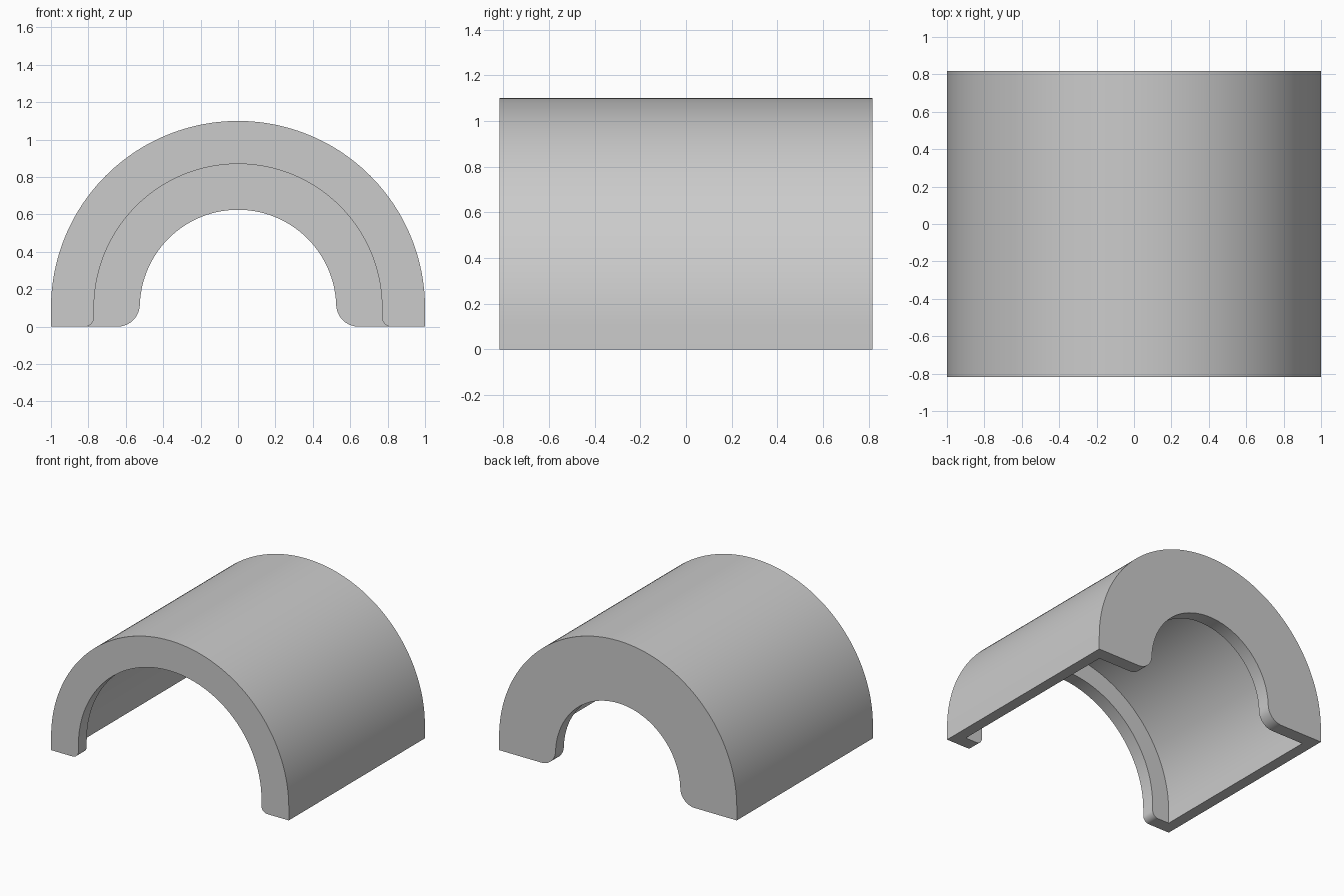
import bpy, bmesh
from math import sin, cos, asin, pi, radians

cube = bpy.data.objects.get("Cube")
if cube:
    bpy.data.objects.remove(cube)

AXIS = 0.1          # height of the arch centre
HALF = 0.818        # half length
WALL = 0.1          # end flange thickness
FILLET_STEPS, ARC_STEPS = 10, 96


def arch(radius, fillet):
    """Open arch outline from the +x foot to the -x foot, with rounded inner feet."""
    start = max(0, asin((fillet - AXIS) / (radius + fillet)))
    cx = (radius + fillet) * cos(start)
    foot = []
    for i in range(FILLET_STEPS + 1):
        a = 1.5 * pi + (start - pi / 2) * i / FILLET_STEPS
        foot.append((cx + fillet * cos(a), fillet + fillet * sin(a)))
    arc = []
    for i in range(ARC_STEPS + 1):
        a = start + (pi - 2 * start) * i / ARC_STEPS
        arc.append((radius * cos(a), AXIS + radius * sin(a)))
    return foot + arc + [(-x, z) for x, z in reversed(foot)]


outer, cavity = arch(1, 0), arch(0.915, 0)
wide_bore, narrow_bore = arch(0.77, 0.05), arch(0.525, 0.12)

# Cross-section of the wall, going round from the outside to the inside
section = [(outer, -HALF), (outer, HALF),
           (narrow_bore, HALF), (narrow_bore, HALF - WALL),
           (cavity, HALF - WALL), (cavity, WALL - HALF),
           (wide_bore, WALL - HALF), (wide_bore, -HALF)]

bm = bmesh.new()
rings = [[bm.verts.new((x, y, z)) for x, z in line] for line, y in section]
for k, ring in enumerate(rings):
    following = rings[(k + 1) % len(rings)]
    for i in range(len(ring) - 1):
        bm.faces.new((ring[i], ring[i + 1], following[i + 1], following[i]))

# Flat feet
for end in (0, -1):
    bm.faces.new([ring[end] for ring in rings])
bmesh.ops.remove_doubles(bm, verts=bm.verts, dist=0.0001)
bmesh.ops.recalc_face_normals(bm, faces=bm.faces)

mesh = bpy.data.meshes.new("half_shell")
bm.to_mesh(mesh)
bm.free()
shell = bpy.data.objects.new("half_shell", mesh)
bpy.context.collection.objects.link(shell)

# Single grey colour
grey = bpy.data.materials.new("plain_grey")
grey.use_nodes = True
colour = (0.6, 0.6, 0.6, 1)
grey.diffuse_color = colour
grey.node_tree.nodes["Principled BSDF"].inputs["Base Color"].default_value = colour
mesh.materials.append(grey)

bpy.ops.object.select_all(action="DESELECT")
shell.select_set(True)
bpy.context.view_layer.objects.active = shell
bpy.ops.object.shade_smooth_by_angle(angle=radians(30))
